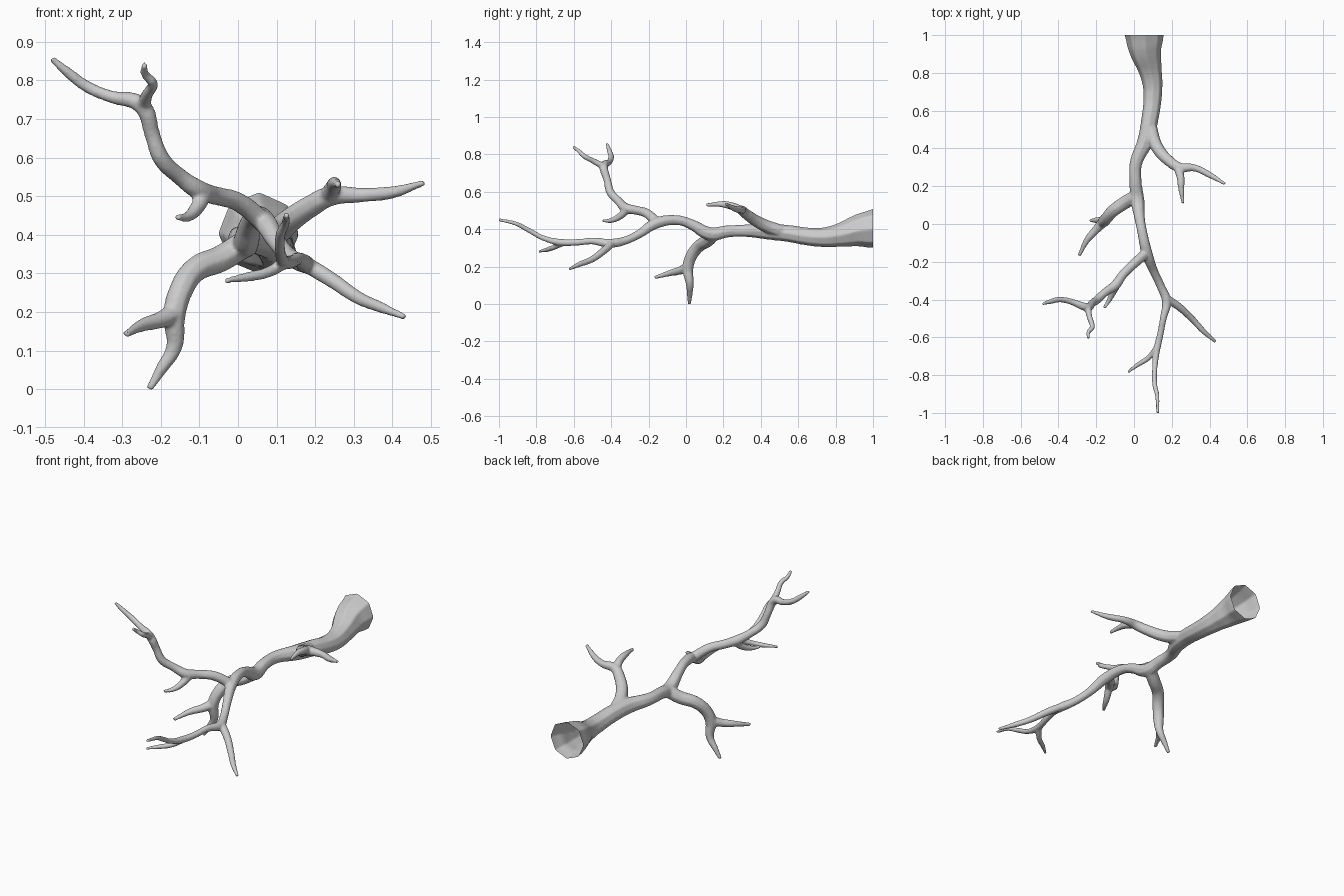
import bpy, bmesh

# Each limb: centre line points (x, y, z, radius)
trunk = [(.05, 1.06, .41, .112), (.055, 1, .402, .104), (.06, .92, .392, .087), (.082, .83, .37, .066),
         (.098, .74, .357, .054), (.098, .66, .36, .049), (.083, .55, .377, .046), (.06, .44, .387, .043),
         (.01, .32, .392, .034), (.008, .22, .388, .033), (.018, .13, .375, .037), (.03, .03, .425, .029),
         (.043, -.04, .448, .027), (.07, -.16, .432, .030), (.105, -.25, .375, .024), (.142, -.33, .338, .023),
         (.172, -.41, .325, .025), (.155, -.50, .337, .019), (.14, -.58, .33, .018), (.12, -.67, .33, .019),
         (.11, -.76, .352, .015), (.11, -.85, .40, .014), (.123, -.91, .43, .012), (.125, -1.002, .451, .009)]
upper_right = [(.085, .52, .385, .036), (.12, .41, .425, .034), (.19, .33, .475, .03), (.24, .30, .50, .027),
               (.32, .297, .503, .02), (.40, .26, .51, .017), (.482, .212, .535, .009)]
upper_right_twig = [(.225, .31, .495, .022), (.246, .25, .522, .022), (.25, .19, .534, .017), (.26, .108, .53, .009)]
lower_left = [(.015, .15, .375, .036), (-.045, .115, .338, .036), (-.11, .07, .31, .034), (-.15, .025, .25, .032),
              (-.165, .01, .19, .03), (-.165, .02, .11, .022), (-.20, .02, .05, .016), (-.23, .018, .0, .010)]
lower_left_twig = [(-.16, .015, .20, .028), (-.20, -.03, .18, .023), (-.245, -.08, .167, .018), (-.29, -.167, .142, .010)]
high_left = [(.07, -.15, .43, .028), (.0, -.21, .485, .026), (-.06, -.27, .502, .025), (-.10, -.325, .515, .027),
             (-.15, -.36, .55, .023), (-.20, -.405, .60, .023), (-.222, -.42, .66, .021), (-.25, -.44, .735, .023),
             (-.33, -.412, .758, .017), (-.39, -.40, .783, .016), (-.44, -.41, .82, .014), (-.483, -.422, .857, .009)]
high_left_twig = [(-.247, -.43, .73, .02), (-.236, -.49, .762, .016), (-.222, -.55, .795, .014), (-.24, -.57, .815, .012),
                  (-.243, -.605, .842, .009)]
inner_left_twig = [(-.085, -.31, .508, .022), (-.11, -.36, .465, .019), (-.13, -.40, .447, .014), (-.158, -.445, .445, .009)]
lower_right = [(.165, -.39, .33, .022), (.24, -.44, .285, .021), (.31, -.505, .238, .018), (.37, -.57, .212, .015),
               (.433, -.624, .187, .009)]
low_twig = [(.125, -.65, .33, .017), (.075, -.71, .302, .015), (.02, -.745, .29, .013), (-.033, -.785, .281, .008)]

limbs = [trunk, upper_right, upper_right_twig, lower_left, lower_left_twig, high_left,
         high_left_twig, inner_left_twig, lower_right, low_twig]

# Eight-sided tapered tubes along the centre lines
curve = bpy.data.curves.new("branch_paths", 'CURVE')
curve.dimensions = '3D'
curve.bevel_depth = 1.0
curve.bevel_resolution = 2
curve.resolution_u = 6
curve.use_fill_caps = True
for limb in limbs:
    s = curve.splines.new('BEZIER')
    s.radius_interpolation = 'CARDINAL'
    s.bezier_points.add(len(limb) - 1)
    for p, (x, y, z, r) in zip(s.bezier_points, limb):
        p.co = (x, y, z)
        p.radius = r
        p.handle_left_type = p.handle_right_type = 'AUTO'
paths = bpy.data.objects.new("branch_paths", curve)
bpy.context.collection.objects.link(paths)


def baked(obj):
    """Mesh of an object with its modifiers applied."""
    dg = bpy.context.evaluated_depsgraph_get()
    return bpy.data.meshes.new_from_object(obj.evaluated_get(dg))


tubes = baked(paths)
bpy.data.objects.remove(paths)
bm = bmesh.new()
bm.from_mesh(tubes)
bmesh.ops.remove_doubles(bm, verts=bm.verts, dist=.0002)
bmesh.ops.recalc_face_normals(bm, faces=bm.faces)
bm.to_mesh(tubes)
bm.free()

# Fuse the limbs into one skin with soft forks
branch = bpy.data.objects.new("branch", tubes)
bpy.context.collection.objects.link(branch)
fuse = branch.modifiers.new("fuse", 'REMESH')
fuse.mode = 'VOXEL'
fuse.voxel_size = .0055
soften = branch.modifiers.new("soften", 'SMOOTH')
soften.factor = .5
soften.iterations = 8
skin = baked(branch)
branch.modifiers.clear()
branch.data = skin

# Saw off the thick end, leaving it open
bm = bmesh.new()
bm.from_mesh(skin)
bmesh.ops.bisect_plane(bm, geom=bm.verts[:] + bm.edges[:] + bm.faces[:], plane_co=(0, 1, 0),
                       plane_no=(0, 1, 0), clear_outer=True)
bm.to_mesh(skin)
bm.free()

bpy.context.view_layer.objects.active = branch
branch.select_set(True)
bpy.ops.object.shade_smooth_by_angle(angle=1.0)
